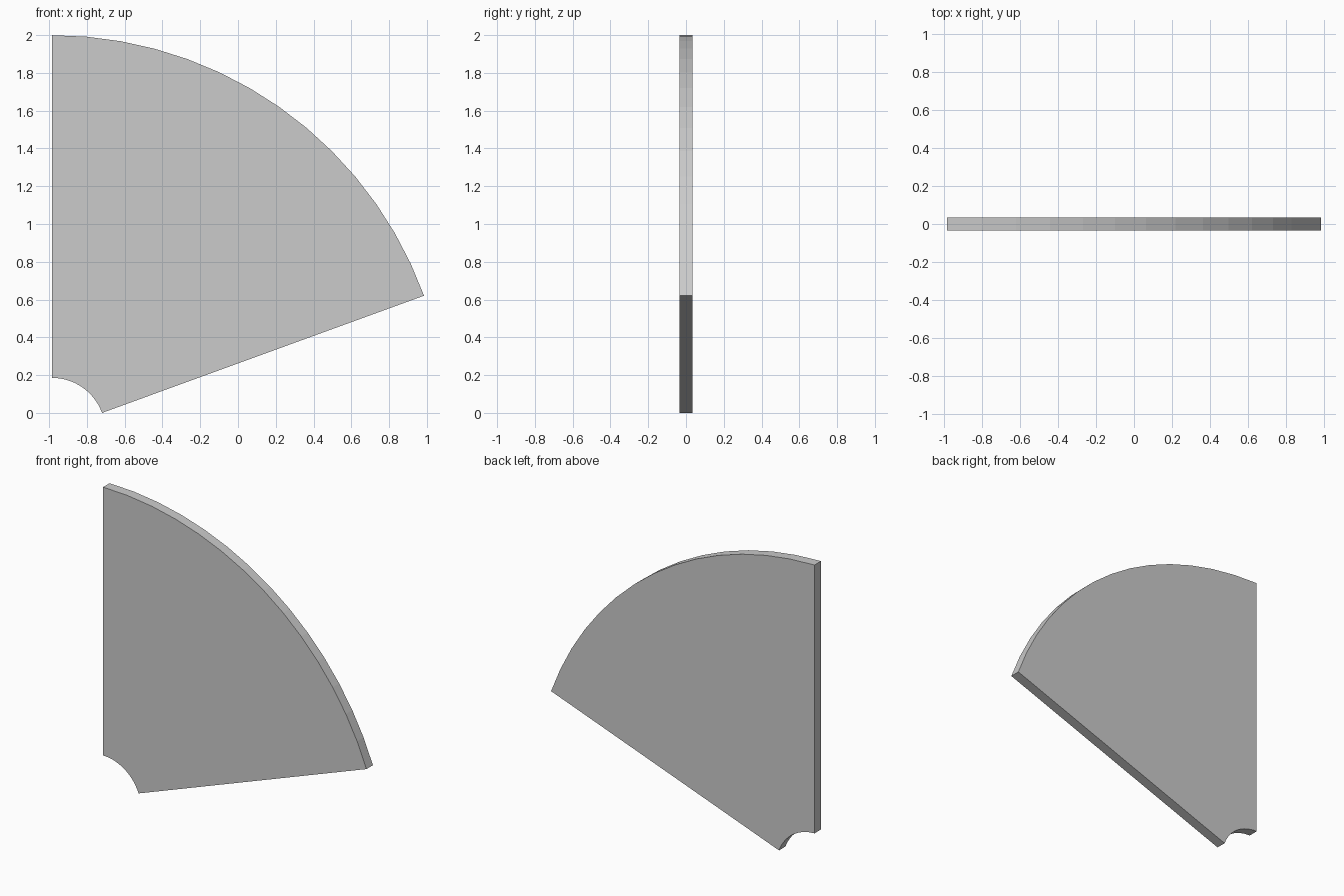
import bpy, bmesh
from math import sin, cos, radians

if "Cube" in bpy.data.objects:
    bpy.data.objects.remove(bpy.data.objects["Cube"])

OUTER, INNER = 2.096, 0.282      # arc radii
START, END, SEGS = 90, 20, 14    # sweep in degrees, 5 degrees per facet
HALF_T = 0.0345                  # half thickness
CX = -OUTER * cos(radians(END)) / 2
CZ = -INNER * sin(radians(END))

bm = bmesh.new()


def arc_point(radius, i, y):
    a = radians(START + (END - START) * i / SEGS)
    return bm.verts.new((CX + radius * cos(a), y, CZ + radius * sin(a)))


# Front and back outlines: outer arc out, inner arc back
def outline(y):
    return ([arc_point(OUTER, i, y) for i in range(SEGS + 1)] +
            [arc_point(INNER, i, y) for i in reversed(range(SEGS + 1))])


front, back = outline(-HALF_T), outline(HALF_T)
n = len(front)

# Flat front and back faces, split into strips between the arcs
for loop in (front, back):
    for i in range(SEGS):
        bm.faces.new((loop[i], loop[i + 1], loop[n - 2 - i], loop[n - 1 - i]))

# Rim around the whole outline
for i in range(n):
    j = (i + 1) % n
    bm.faces.new((front[i], front[j], back[j], back[i]))

bmesh.ops.recalc_face_normals(bm, faces=bm.faces)
mesh = bpy.data.meshes.new("sector_panel")
bm.to_mesh(mesh)
bm.free()
panel = bpy.data.objects.new("sector_panel", mesh)
bpy.context.collection.objects.link(panel)
